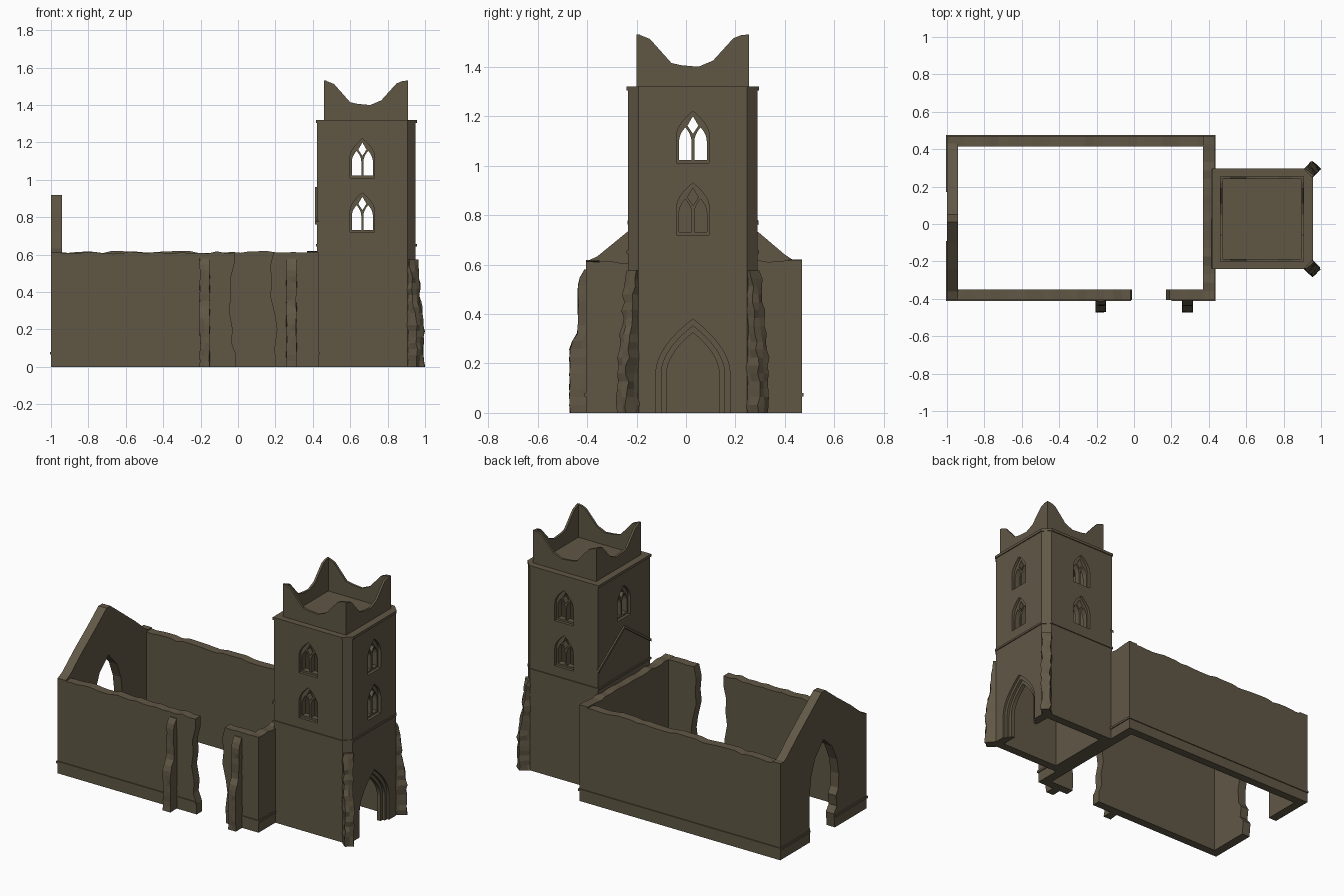
import bpy, bmesh, math, random
from mathutils import Vector

if "Cube" in bpy.data.objects:
    bpy.data.objects.remove(bpy.data.objects["Cube"])

random.seed(4)
stone = bpy.data.materials.new("weathered stone")
stone.diffuse_color = (0.118, 0.096, 0.060, 1)
stone.use_nodes = True
stone.node_tree.nodes["Principled BSDF"].inputs["Base Color"].default_value = stone.diffuse_color


def finish(name, bm):
    bmesh.ops.recalc_face_normals(bm, faces=bm.faces)
    me = bpy.data.meshes.new(name)
    bm.to_mesh(me)
    bm.free()
    me.materials.append(stone)
    ob = bpy.data.objects.new(name, me)
    bpy.context.collection.objects.link(ob)
    return ob


def prism(name, pts, place, lo, hi):
    """Extrude a 2D outline between depths lo and hi; place maps (a, b, depth) to 3D."""
    bm = bmesh.new()
    rings = [[bm.verts.new(place(a, b, d)) for a, b in pts] for d in (lo, hi)]
    n = len(pts)
    bm.faces.new(rings[0])
    bm.faces.new(rings[1][::-1])
    for i in range(n):
        j = (i + 1) % n
        bm.faces.new((rings[0][i], rings[0][j], rings[1][j], rings[1][i]))
    return finish(name, bm)


along_x = lambda a, b, d: (d, a, b)
along_y = lambda a, b, d: (a, d, b)
along_z = lambda a, b, d: (a, b, d)


def rect(a0, a1, b0, b1):
    return [(a0, b0), (a1, b0), (a1, b1), (a0, b1)]


def cut(ob, cutter, keep=False):
    m = ob.modifiers.new("cut", 'BOOLEAN')
    m.operation, m.solver, m.object = 'DIFFERENCE', 'EXACT', cutter
    bpy.context.view_layer.objects.active = ob
    bpy.ops.object.modifier_apply(modifier=m.name)
    if not keep:
        bpy.data.objects.remove(cutter)


def arch(c, w, z0, spring, peak, n=7):
    """Pointed arch outline, centred on c with half width w."""
    side = [(w * (1 - (i / n) ** 1.9), spring + (peak - spring) * i / n) for i in range(n)]
    return ([(c - w, z0), (c + w, z0)] + [(c + u, z) for u, z in side]
            + [(c, peak)] + [(c - u, z) for u, z in side[::-1]])


def rough_top(a0, a1, z, step=0.045):
    n = max(2, int(abs(a1 - a0) / step))
    return [(a0 + (a1 - a0) * i / n, z + random.uniform(-0.008, 0.006)) for i in range(n + 1)]


# Nave walls with crumbled tops
prism("north_wall", [(-1, 0), (0.43, 0)] + rough_top(0.43, -1, 0.615), along_y, 0.415, 0.47)
prism("east_wall", [(-0.405, 0), (0.47, 0)] + rough_top(0.47, -0.405, 0.614), along_x, 0.37, 0.43)
left_break = [(-0.01, 0), (-0.012, 0.07), (-0.035, 0.13), (-0.028, 0.2), (-0.047, 0.3),
              (-0.036, 0.38), (-0.04, 0.47), (-0.02, 0.55)]
prism("south_wall_west", [(-1, 0)] + left_break + rough_top(-0.02, -1, 0.612), along_y, -0.405, -0.35)
right_break = [(0.172, 0.54), (0.18, 0.45), (0.172, 0.38), (0.198, 0.27), (0.208, 0.2),
               (0.195, 0.1), (0.2, 0)]
prism("south_wall_east", [(0.43, 0)] + rough_top(0.43, 0.19, 0.608) + right_break,
      along_y, -0.405, -0.35)

# Gabled west wall with a broken doorway
gable = [(-0.405, 0), (-0.405, 0.612), (-0.36, 0.632), (-0.24, 0.73), (-0.1, 0.832), (0.01, 0.918),
         (0.05, 0.918), (0.3, 0.725), (0.4, 0.64), (0.43, 0.62), (0.47, 0.62), (0.47, 0)]
doorway = [(0.17, 0), (0.172, 0.3), (0.155, 0.42), (0.115, 0.52), (0.03, 0.61), (-0.06, 0.53),
           (-0.105, 0.43), (-0.125, 0.33), (-0.12, 0.24), (-0.095, 0.2), (-0.105, 0.13),
           (-0.075, 0.09), (-0.085, 0)]
prism("west_gable_wall", gable + doorway, along_x, -1, -0.942)

# Plinth moulding around the nave
Z0, Z1, P = 0.066, 0.08, 0.006
for i, (x0, x1, y0, y1) in enumerate([
        (-1, -0.015, -0.405 - P, -0.4), (0.2, 0.43 + P, -0.405 - P, -0.4), (-1, 0.43 + P, 0.46, 0.47 + P),
        (-1 - P, -0.99, -0.405 - P, -0.09), (-1 - P, -0.99, 0.172, 0.47 + P),
        (0.42, 0.43 + P, -0.405 - P, -0.235), (0.42, 0.43 + P, 0.29, 0.47 + P)]):
    prism(f"plinth_moulding_{i + 1}", rect(x0, x1, y0, y1), along_z, Z0, Z1)

# Tower shell with chamfered east corners
X0, X1, Y0, Y1, C = 0.422, 0.95, -0.235, 0.29, 0.043
CX, CY = 0.665, 0.028


def footprint(o):
    return [(X0 - o, Y0 - o), (X1 - C, Y0 - o), (X1 + o, Y0 + C), (X1 + o, Y1 - C),
            (X1 - C, Y1 + o), (X0 - o, Y1 + o)]


tower = prism("tower", footprint(0), along_z, 0, 1.305)
course = prism("string_course", footprint(0.006), along_z, 0.644, 0.657)
cavity = prism("cavity", rect(X0 + 0.055, X1 - 0.055, Y0 + 0.055, Y1 - 0.055), along_z, -0.1, 1.27)
cut(course, cavity, keep=True)
cut(tower, cavity)
prism("tower_cornice", footprint(0.006), along_z, 1.303, 1.32)

# Each tower face: maps (across, height, depth into the wall)
south = lambda a, b, d: (CX + a, Y0 + d, b)
north = lambda a, b, d: (CX + a, Y1 - d, b)
east = lambda a, b, d: (X1 - d, CY + a, b)
west = lambda a, b, d: (X0 + d, CY + a, b)


def window(face, z):
    """Recessed two-light window with a small opening above the lights."""
    cut(tower, prism("c", arch(0, 0.066, z, z + 0.11, z + 0.21), face, -0.05, 0.018))
    for s in (-1, 1):
        cut(tower, prism("c", arch(s * 0.031, 0.025, z + 0.012, z + 0.09, z + 0.145, 5),
                         face, -0.05, 0.1))
    eye = [(0, z + 0.118), (0.022, z + 0.152), (0, z + 0.19), (-0.022, z + 0.152)]
    cut(tower, prism("c", eye, face, -0.05, 0.1))


for face in (south, north, east):
    window(face, 0.72)
    window(face, 1.01)
window(west, 1.01)

# Stepped tower doorway
for w, spring, peak, depth in ((0.15, 0.16, 0.38, 0.014), (0.128, 0.16, 0.352, 0.03),
                               (0.106, 0.16, 0.325, 0.1)):
    cut(tower, prism("c", arch(0, w, -0.05, spring, peak, 9), east, -0.05, depth))

# Old roof line on the tower's west face
roofline = [(-0.265, 0.76), (0, 0.945), (0.265, 0.76), (0.265, 0.778), (0, 0.963), (-0.265, 0.778)]
prism("old_roof_line", roofline, west, -0.01, 0.01)

# Worn parapet: peaks at the corners, dips between
PX0, PX1, PY0, PY1, T = 0.46, 0.91, -0.2, 0.255, 0.014
dip = [(0, 1.53), (0.04, 1.527), (0.12, 1.512), (0.31, 1.415), (0.4, 1.406), (0.55, 1.40),
       (0.68, 1.425), (0.86, 1.515), (0.93, 1.528), (1, 1.53)]


def parapet(name, a0, a1, place, lo, hi):
    top = [(a0 + (a1 - a0) * t, z) for t, z in dip]
    prism(name, [(a1, 1.315), (a0, 1.315)] + top, place, lo, hi)


parapet("parapet_south", PX0, PX1, along_y, PY0, PY0 + T)
parapet("parapet_north", PX0, PX1, along_y, PY1 - T, PY1)
parapet("parapet_east", PY0, PY1, along_x, PX1 - T, PX1)
parapet("parapet_west", PY0, PY1, along_x, PX0, PX0 + T)


def buttress(name, base, out, width, steps, jitter):
    """Rough stone pier: steps lists (height, projection) from the ground up."""
    out = Vector((*out, 0)).normalized()
    side = Vector((-out.y, out.x, 0))
    origin = Vector((*base, 0))
    bm = bmesh.new()
    rings, n = [], 18
    for i in range(n + 1):
        z = steps[-1][0] * i / n
        p = steps[-1][1]
        for (za, pa), (zb, pb) in zip(steps, steps[1:]):
            if za <= z <= zb:
                p = pa + (pb - pa) * (z - za) / (zb - za)
                break
        ring = []
        for s, f in ((-1, 0), (-1, 0.5), (-1, 1), (0, 1), (1, 1), (1, 0.5), (1, 0)):
            r = [random.uniform(-jitter, jitter * 0.4) if f else 0 for _ in range(2)]
            v = origin + side * s * (width / 2 + r[0]) + out * (-0.03 + f * (p + 0.03) + r[1])
            ring.append(bm.verts.new((v.x, v.y, z)))
        rings.append(ring)
    for a, b in zip(rings, rings[1:]):
        for i in range(7):
            j = (i + 1) % 7
            bm.faces.new((a[i], a[j], b[j], b[i]))
    bm.faces.new(rings[0])
    bm.faces.new(rings[-1])
    finish(name, bm)


# South buttresses and diagonal tower buttresses
wall_steps = [(0, 0.066), (0.27, 0.066), (0.33, 0.032), (0.53, 0.032), (0.58, 0.008)]
for i, x in enumerate((-0.178, 0.286)):
    buttress(f"south_buttress_{i + 1}", (x, -0.405), (0, -1), 0.055, wall_steps, 0.004)
tower_steps = [(0, 0.068), (0.2, 0.066), (0.3, 0.058), (0.36, 0.04), (0.5, 0.032), (0.575, 0.015)]
for name, y, s in (("tower_buttress_south", Y0 + C / 2, -1), ("tower_buttress_north", Y1 - C / 2, 1)):
    buttress(name, (X1 - C / 2, y), (1, s), 0.062, tower_steps, 0.009)
